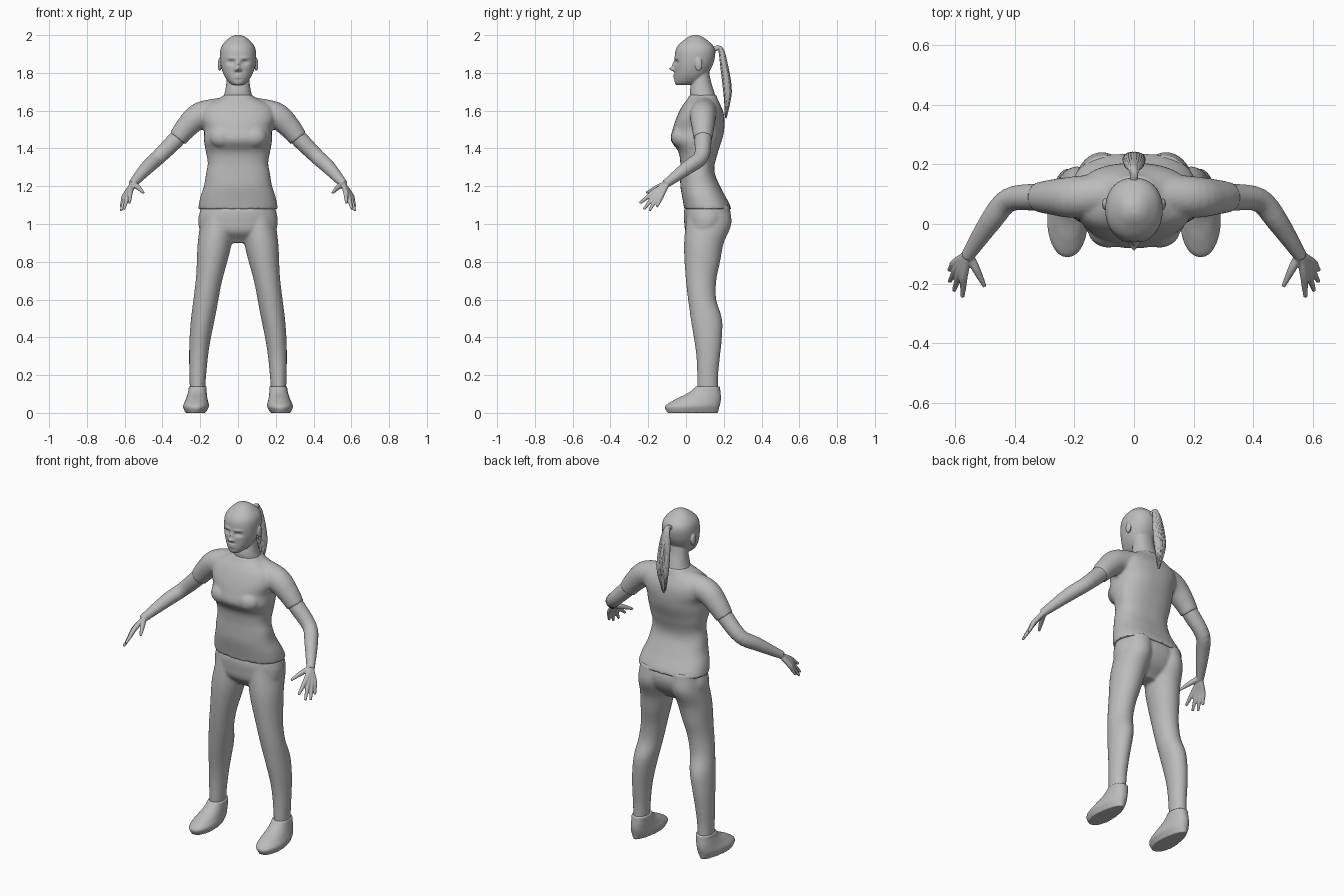
import bpy, bmesh, math, random
from mathutils import Vector, Matrix

if "Cube" in bpy.data.objects:
    bpy.data.objects.remove(bpy.data.objects["Cube"])

tone = (0.5, 0.5, 0.5, 1)
grey = bpy.data.materials.new("plain_grey")
grey.use_nodes = True
grey.diffuse_color = tone
grey.node_tree.nodes["Principled BSDF"].inputs["Base Color"].default_value = tone


def sample(values, t):
    """Smooth curve through evenly spaced numbers or points, t from start to end."""
    last = len(values) - 1
    if last == 0:
        return values[0]
    i = min(int(t * last), last - 1)
    t = t * last - i
    before, start = values[max(i - 1, 0)], values[i]
    end, after = values[i + 1], values[min(i + 2, last)]
    slope_in, slope_out = (end - before) / 2, (after - start) / 2
    rise = end - start
    return (start + slope_in * t + (rise * 3 - slope_in * 2 - slope_out) * t ** 2
            + (slope_in + slope_out - rise * 2) * t ** 3)


def loft(bm, rings):
    """Skin a list of rings and close both ends."""
    loops = [[bm.verts.new(point) for point in ring] for ring in rings]
    count = len(loops[0])
    for low, high in zip(loops, loops[1:]):
        for i in range(count):
            j = (i + 1) % count
            bm.faces.new((low[i], low[j], high[j], high[i]))
    bm.faces.new(loops[0][::-1])
    bm.faces.new(loops[-1])
    return [vert for loop in loops for vert in loop]


def rounded(value, power):
    return math.copysign(abs(value) ** (2 / power), value)


def slabs(bm, bottom, top, widths, fronts, backs, centres=(0,), side=1,
          power=2.2, segments=48, levels=40, domed=False):
    """Stack level oval sections whose outline follows the given curves."""
    rings = []
    for level in range(levels + 1):
        t = level / levels
        rise = (1 - math.cos(math.pi * t)) / 2 if domed else t
        z = bottom + (top - bottom) * rise
        width, front, back = sample(widths, t), sample(fronts, t), sample(backs, t)
        ring = []
        for k in range(segments):
            angle = math.tau * k / segments
            x = sample(centres, t) + width * rounded(math.cos(angle), power)
            y = (front + back) / 2 + (back - front) / 2 * rounded(math.sin(angle), power)
            ring.append((side * x, y, z))
        rings.append(ring)
    return loft(bm, rings)


def tube(bm, points, radii, side=1, segments=16, levels=16):
    """Round limb along a curved path."""
    points = [Vector(point) for point in points]
    path = [sample(points, k / levels) for k in range(levels + 1)]
    reference = Vector((0.5, 0.6, -0.6))
    rings = []
    for k, centre in enumerate(path):
        along = path[min(k + 1, levels)] - path[max(k - 1, 0)]
        across = along.cross(reference).normalized()
        beside = along.cross(across).normalized()
        radius = sample(radii, k / levels)
        ring = []
        for s in range(segments):
            angle = math.tau * s / segments
            spot = centre + (across * math.cos(angle) + beside * math.sin(angle)) * radius
            ring.append((side * spot.x, spot.y, spot.z))
        rings.append(ring)
    loft(bm, rings)


def ball(bm, centre, size):
    matrix = Matrix.Translation(centre) @ Matrix.Diagonal((*size, 1))
    bmesh.ops.create_uvsphere(bm, u_segments=20, v_segments=12, radius=1, matrix=matrix)


def finish(bm, name, voxel=None, softness=3):
    """Turn the mesh into an object, fusing its pieces when a voxel size is given."""
    bmesh.ops.recalc_face_normals(bm, faces=bm.faces)
    for face in bm.faces:
        face.smooth = True
    mesh = bpy.data.meshes.new(name)
    bm.to_mesh(mesh)
    bm.free()
    mesh.materials.append(grey)
    item = bpy.data.objects.new(name, mesh)
    bpy.context.collection.objects.link(item)
    if voxel:
        fuse = item.modifiers.new("fuse", "REMESH")
        fuse.mode = "VOXEL"
        fuse.voxel_size = voxel
        fuse.use_smooth_shade = True
        soften = item.modifiers.new("soften", "SMOOTH")
        soften.factor = 0.5
        soften.iterations = softness


# Head: domed skull with a modelled face, then neck, eyes and ears
bm = bmesh.new()
skull = slabs(bm, 1.735, 2, widths=[.02, .05, .08, .095, .09, .05, .01],
              fronts=[-.05, -.06, -.06, -.06, -.05, 0, .04],
              backs=[0, .08, .12, .15, .15, .1, .06],
              segments=96, levels=64, domed=True)


def press(x, z, spread_x, spread_z, depth):
    """Push the face in, or pull it out when depth is negative."""
    for vert in skull:
        if vert.co.y < .03:
            away = ((vert.co.x - x) / spread_x) ** 2 + ((vert.co.z - z) / spread_z) ** 2
            vert.co.y += depth * math.exp(-away)


nose, mouth, eye = 1.82, 1.783, 1.856
press(0, nose, .013, .01, -.03)
press(0, nose + .023, .01, .018, -.014)
for lip in (mouth - .007, mouth + .006):
    press(0, lip, .02, .005, -.008)
for side in (1, -1):
    press(side * .036, eye, .02, .011, .013)
    press(side * .036, eye + .022, .024, .007, -.006)
    press(side * .014, nose - .005, .006, .006, -.008)
    ball(bm, (side * .034, -.034, eye), (.013, .012, .009))
    ball(bm, (side * .097, .067, 1.845), (.01, .02, .035))
slabs(bm, 1.63, 1.83, widths=[.09, .07, .06, .06], fronts=[.03, .02, .03, .02],
      backs=[.17, .15, .13, .12])
finish(bm, "head", voxel=.004, softness=2)

# Shirt: torso with short sleeves
bm = bmesh.new()
slabs(bm, 1.08, 1.685, widths=[.21, .2, .18, .17, .16, .17, .18, .18, .2, .18, .07],
      fronts=[-.01, -.02, -.03, -.03, -.03, -.04, -.08, -.07, -.05, -.02, .02],
      backs=[.24, .19, .15, .17, .2, .2, .16], power=2.4)
for side in (1, -1):
    tube(bm, [(.08, .1, 1.6), (.2, .09, 1.575), (.27, .09, 1.515), (.32, .09, 1.453)],
         [.07, .07, .06, .05], side, segments=24)
    ball(bm, (side * .085, -.02, 1.46), (.07, .06, .06))
finish(bm, "shirt", voxel=.008)

# Trousers: hips and two legs
bm = bmesh.new()
slabs(bm, .9, 1.13, widths=[.08, .19, .21, .2, .18], fronts=[.05, 0, -.01, -.01, .01],
      backs=[.14, .2, .23, .23, .2])
for side in (1, -1):
    slabs(bm, .1, 1.1, widths=[.04, .05, .063, .07, .09, .09],
          fronts=[.06, .055, .025, 0, -.01, .01],
          backs=[.17, .17, .18, .19, .19, .16, .16, .18, .2, .24, .23],
          centres=[.215, .205, .17, .13, .1], side=side, power=2)
finish(bm, "trousers", voxel=.008)

for side, label in ((1, "left"), (-1, "right")):
    # Bare arm, with fingers fanned from a shared wrist
    bm = bmesh.new()
    tube(bm, [(.26, .09, 1.525), (.33, .09, 1.445), (.42, .08, 1.355), (.48, .01, 1.3),
              (.56, -.11, 1.21)], [.045, .045, .04, .037, .022], side, segments=24)
    wrist = Vector((.556, -.1, 1.213))
    for finger in range(4):
        t = finger / 3
        arch = math.sin(math.pi * t)
        knuckle = Vector((.57, -.17, 1.17)).lerp(Vector((.6, -.13, 1.15)), t)
        tip = Vector((.575, -.245, 1.11)).lerp(Vector((.62, -.155, 1.09)), t)
        tip += Vector((.016, -.01, -.03)) * arch
        tube(bm, [wrist, knuckle, knuckle.lerp(tip, .5), tip], [.014, .014, .011, .007], side)
    tube(bm, [wrist, (.53, -.15, 1.195), (.5, -.21, 1.165)], [.016, .014, .007], side)
    finish(bm, label + "_arm", voxel=.004)

    # Slip-on shoe, narrower towards the heel
    bm = bmesh.new()
    shoe = slabs(bm, 0, .14, widths=[.056, .07, .06, .05, .047],
                 fronts=[-.1, -.11, -.06, .01, .05], backs=[.17, .185, .18],
                 centres=[.225, .213], side=side)
    for vert in shoe:
        heel = max(0, vert.co.y / .15) * max(0, 1 - vert.co.z / .1)
        vert.co.x -= (vert.co.x - side * .215) * heel / 4
    finish(bm, label + "_shoe", voxel=.006, softness=2)

# Ponytail: a core wrapped in loose strands
random.seed(4)
bm = bmesh.new()
core = [Vector((0, y, z)) for y, z in
        ((.14, 1.92), (.18, 1.93), (.2, 1.85), (.22, 1.7), (.21, 1.56))]
fullness = (.2, .4, .9, 1, .3)
tube(bm, core, [.014, .014, .02, .02, .004])
strands = 22
for strand in range(strands):
    angle = math.tau * strand / strands
    offset = Vector((math.cos(angle) * .03, math.sin(angle) * .015, 0))
    path = [point + offset * full for point, full in zip(core, fullness)]
    path[-1].z += random.uniform(0, .08)
    tube(bm, path, [.004, .005, .007, .008, .002], segments=8)
finish(bm, "ponytail")
